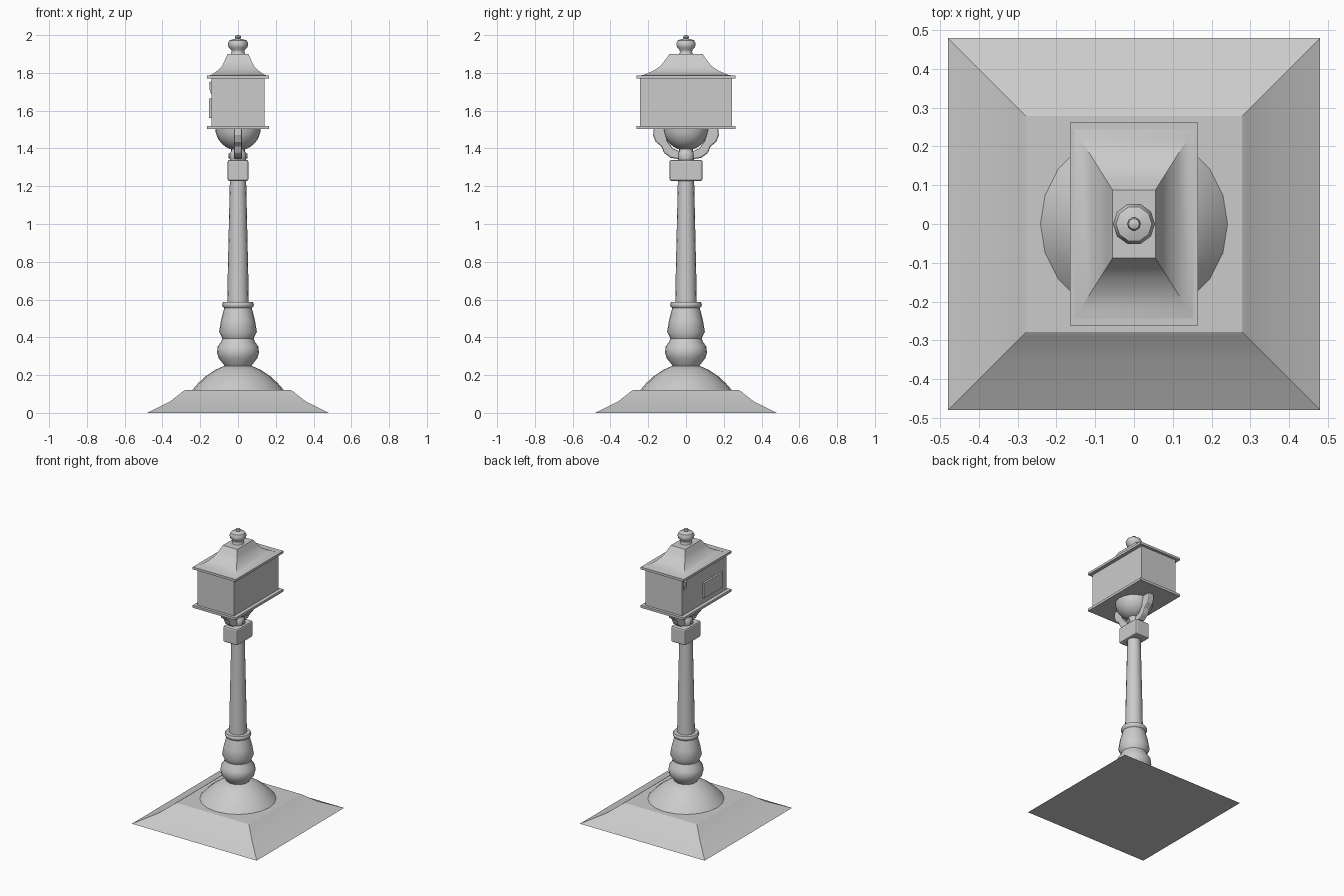
import bpy, bmesh, math
from mathutils import Vector

if "Cube" in bpy.data.objects:
    bpy.data.objects.remove(bpy.data.objects["Cube"])


def add_mesh(name, bm, smooth=None):
    bmesh.ops.remove_doubles(bm, verts=bm.verts, dist=1e-5)
    bmesh.ops.recalc_face_normals(bm, faces=bm.faces)
    me = bpy.data.meshes.new(name)
    bm.to_mesh(me)
    bm.free()
    ob = bpy.data.objects.new(name, me)
    bpy.context.collection.objects.link(ob)
    if smooth:
        bpy.ops.object.select_all(action='DESELECT')
        ob.select_set(True)
        bpy.context.view_layer.objects.active = ob
        bpy.ops.object.shade_smooth_by_angle(angle=math.radians(smooth))
    return ob


def loft(name, rings, smooth=None):
    """Join equal-length rings of points and cap both ends."""
    bm = bmesh.new()
    vs = [[bm.verts.new(p) for p in r] for r in rings]
    n = len(vs[0])
    for a, b in zip(vs, vs[1:]):
        for i in range(n):
            j = (i + 1) % n
            bm.faces.new((a[i], a[j], b[j], b[i]))
    bm.faces.new(vs[0][::-1])
    bm.faces.new(vs[-1])
    return add_mesh(name, bm, smooth)


def lathe(name, profile, sides, smooth=40):
    return loft(name, [[(r * math.cos(2 * math.pi * i / sides), r * math.sin(2 * math.pi * i / sides), z)
                        for i in range(sides)] for r, z in profile], smooth)


def rect_stack(name, profile, smooth=None):
    """Stack rectangles given as half x, half y, z."""
    return loft(name, [[(-x, -y, z), (x, -y, z), (x, y, z), (-x, y, z)] for x, y, z in profile], smooth)


def box(name, lo, hi, bevel=0):
    bm = bmesh.new()
    bmesh.ops.create_cube(bm, size=1)
    lo, hi = Vector(lo), Vector(hi)
    for v in bm.verts:
        v.co = Vector((v.co[k] * (hi[k] - lo[k]) + (lo[k] + hi[k]) / 2 for k in range(3)))
    ob = add_mesh(name, bm)
    if bevel:
        m = ob.modifiers.new("bevel", 'BEVEL')
        m.width, m.segments = bevel, 2
    return ob


# Flared square plinth and the dome on it
rect_stack("plinth", [(h, h, z) for h, z in [(.48, 0), (.36, .06), (.29, .115), (.278, .122)]], 30)
lathe("base_dome", [(.243, .12), (.21, .158), (.17, .195), (.12, .228), (.07, .25)], 20)

# Turned foot and tapered shaft
lathe("post_foot", [(.068, .245), (.075, .255), (.103, .29), (.111, .32), (.107, .352), (.088, .378),
                    (.083, .395), (.1, .43), (.09, .49), (.073, .555), (.082, .563), (.084, .575),
                    (.078, .586), (.055, .588)], 20)
lathe("shaft", [(.057, .58), (.054, .75), (.043, 1.235)], 16)

# Block collar, neck and cross bolt
box("collar_block", (-.055, -.087, 1.228), (.055, .087, 1.34), .01)
lathe("neck", [(.04, 1.335), (.044, 1.35), (.044, 1.375), (.036, 1.385), (.036, 1.405)], 16)
bolt = loft("cross_bolt", [[(x, .012 * math.cos(i * math.pi / 4), 1.36 + .012 * math.sin(i * math.pi / 4))
                            for i in range(8)] for x in (-.049, .049)])

# Bowl under the box
lathe("bowl", [(.12 * math.sin(a), 1.507 - .117 * math.cos(a))
               for a in [math.pi / 2 * k / 8 for k in range(1, 9)]], 20)

# Curved brackets, one each side of the neck
outline = [(.035, 1.343), (.08, 1.35), (.115, 1.375), (.13, 1.41), (.16, 1.435), (.174, 1.47),
           (.17, 1.507), (.1, 1.507), (.1, 1.44), (.07, 1.4), (.035, 1.385)]
for side, s in (("front", -1), ("back", 1)):
    br = loft("bracket_" + side, [[(x, s * y, z) for y, z in outline] for x in (-.022, .022)])
    m = br.modifiers.new("bevel", 'BEVEL')
    m.width, m.segments = .008, 2

# Box with floor and eave plates
box("floor_plate", (-.165, -.262, 1.503), (.165, .262, 1.52))
box("box_body", (-.14, -.243, 1.515), (.14, .243, 1.775))
box("eave_plate", (-.165, -.262, 1.77), (.165, .262, 1.786))

# Concave hipped roof
rect_stack("roof", [(.165 * k, .262 * k, z) for k, z in
                    [(.97, 1.784), (.85, 1.79), (.67, 1.81), (.52, 1.835), (.43, 1.865), (.335, 1.9)]], 30)

# Finial
lathe("finial", [(.04, 1.898), (.034, 1.91), (.036, 1.922), (.05, 1.935), (.054, 1.955), (.046, 1.972),
                 (.025, 1.979), (.012, 1.981), (.017, 1.988), (.014, 1.996), (.004, 2.0)], 10)

# Plain raised panel and small latch on the left face
box("side_panel", (-.154, -.185, 1.56), (-.138, .02, 1.665))
loft("latch", [[(-.139, y, 1.68), (-.139, y, 1.755), (-.153, y, 1.75), (-.15, y, 1.71)] for y in (.205, .23)])
